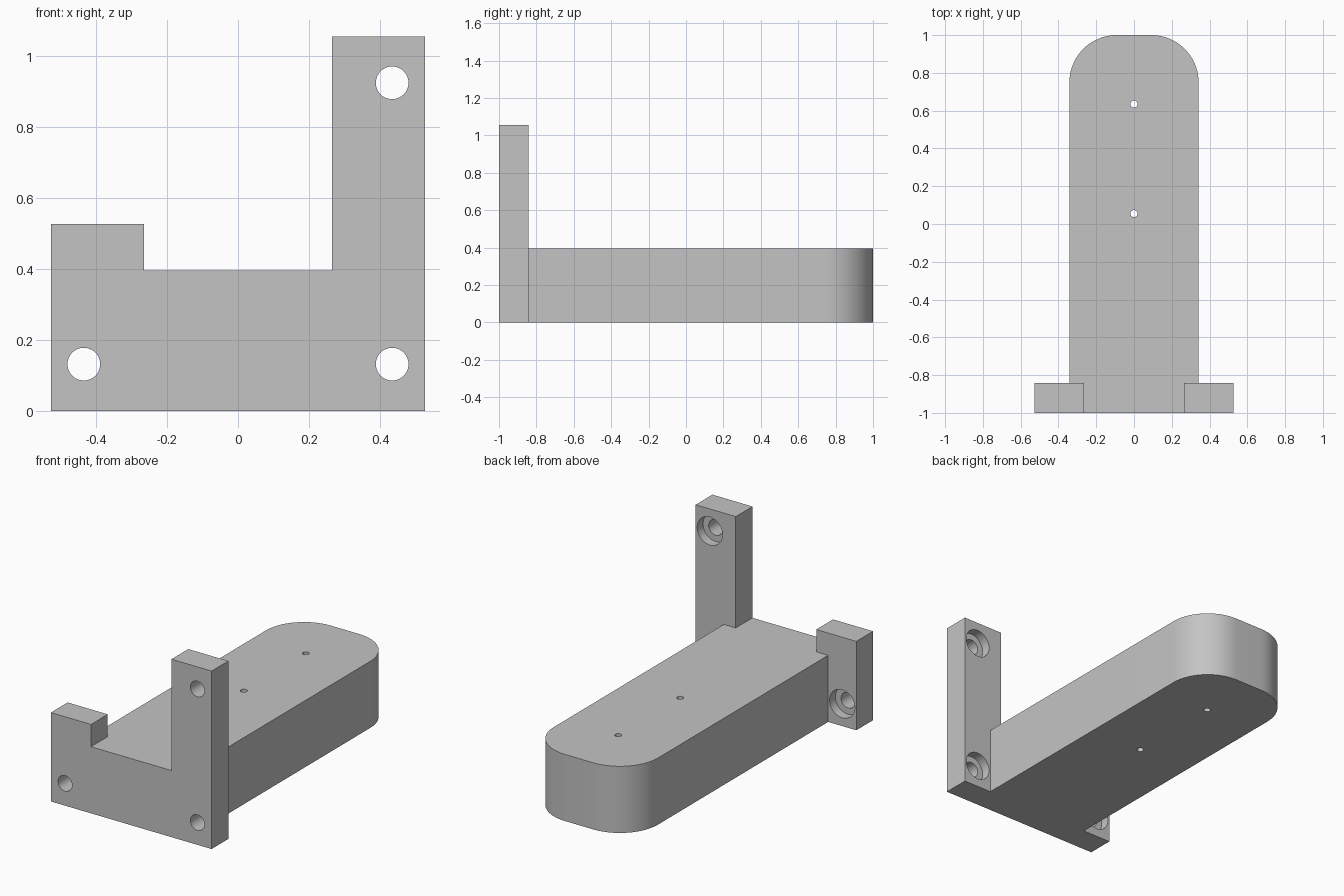
import bpy
import bmesh
from math import radians, sin, cos, pi
from mathutils import Matrix, Vector

cube = bpy.data.objects.get("Cube")
if cube:
    bpy.data.objects.remove(cube, do_unlink=True)

grey = bpy.data.materials.new("plain grey")
grey.use_nodes = True
grey.diffuse_color = (0.55, 0.55, 0.55, 1)
grey.node_tree.nodes["Principled BSDF"].inputs["Base Color"].default_value = grey.diffuse_color

FRONT, FLANGE_BACK, TIP = -1.0, -0.843, 1.0
HALF_W, ARM_W, NOTCH = 0.527, 0.342, 0.264
ARM_H, LOW_H, HIGH_H = 0.395, 0.527, 1.055


def add_object(name, bm):
    bmesh.ops.recalc_face_normals(bm, faces=bm.faces)
    mesh = bpy.data.meshes.new(name)
    bm.to_mesh(mesh)
    bm.free()
    mesh.materials.append(grey)
    obj = bpy.data.objects.new(name, mesh)
    bpy.context.collection.objects.link(obj)
    return obj


def prism(name, outline, offset):
    """Extrude a closed outline of 3D points by an offset."""
    bm = bmesh.new()
    face = bm.faces.new([bm.verts.new(p) for p in outline])
    out = bmesh.ops.extrude_face_region(bm, geom=[face])
    verts = [g for g in out["geom"] if isinstance(g, bmesh.types.BMVert)]
    bmesh.ops.translate(bm, verts=verts, vec=offset)
    return add_object(name, bm)


def cylinder(name, centre, radius, depth, along_y=False):
    bm = bmesh.new()
    turn = Matrix.Rotation(radians(90), 4, "X") if along_y else Matrix()
    bmesh.ops.create_cone(bm, cap_ends=True, segments=48, radius1=radius, radius2=radius,
                          depth=depth, matrix=Matrix.Translation(centre) @ turn)
    obj = add_object(name, bm)
    obj.hide_render = True
    return obj


def combine(target, other, operation):
    """Apply a boolean and remove the helper."""
    mod = target.modifiers.new("combine", "BOOLEAN")
    mod.operation, mod.solver, mod.object = operation, "EXACT", other
    bpy.context.view_layer.objects.active = target
    bpy.ops.object.modifier_apply(modifier=mod.name)
    bpy.data.objects.remove(other, do_unlink=True)


# Mounting flange with one short and one tall upright
profile = [(-HALF_W, 0), (HALF_W, 0), (HALF_W, HIGH_H), (NOTCH, HIGH_H), (NOTCH, ARM_H),
           (-NOTCH, ARM_H), (-NOTCH, LOW_H), (-HALF_W, LOW_H)]
bracket = prism("mounting_bracket", [(x, FRONT, z) for x, z in profile],
                Vector((0, FLANGE_BACK - FRONT, 0)))

# Long arm with a rounded free end
R, STEPS = 0.25, 20
arc = [(ARM_W - R + R * cos(i * pi / 2 / STEPS), TIP - R + R * sin(i * pi / 2 / STEPS))
       for i in range(STEPS + 1)]
half = [(ARM_W, FLANGE_BACK - 0.05)] + arc
outline = half + [(-x, y) for x, y in reversed(half)]
arm = prism("arm", [(x, y, 0) for x, y in outline], Vector((0, 0, ARM_H)))
combine(bracket, arm, "UNION")

# Flange screw holes, counterbored from the back
for x, z in ((-0.434, 0.132), (0.434, 0.132), (0.434, 0.924)):
    combine(bracket, cylinder("screw_hole", (x, -0.92, z), 0.046, 0.4, True), "DIFFERENCE")
    combine(bracket, cylinder("counterbore", (x, FLANGE_BACK, z), 0.083, 0.11, True), "DIFFERENCE")

# Small pin holes through the arm
for y in (0.055, 0.635):
    combine(bracket, cylinder("pin_hole", (0, y, ARM_H / 2), 0.019, 1), "DIFFERENCE")

bpy.ops.object.select_all(action="DESELECT")
bracket.select_set(True)
bpy.context.view_layer.objects.active = bracket
bpy.ops.object.shade_smooth_by_angle(angle=radians(30))
